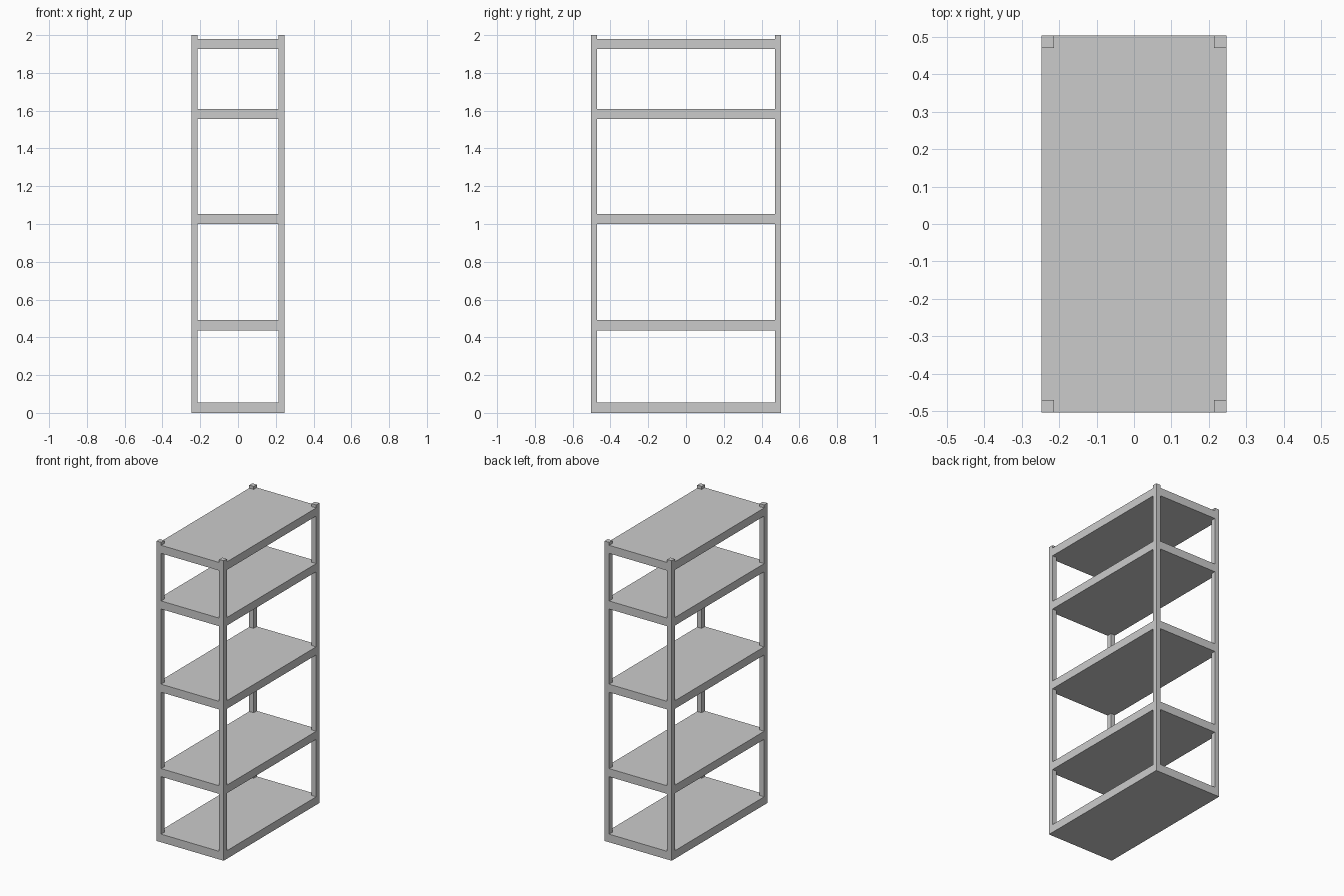
import bpy, bmesh

if "Cube" in bpy.data.objects:
    bpy.data.objects.remove(bpy.data.objects["Cube"])

HX, HY, POST, HEIGHT = 0.247, 0.504, 0.033, 2.0
THICK = 0.054


def prism(name, outline, z0, z1):
    """Extrude a flat outline from z0 up to z1."""
    bm = bmesh.new()
    face = bm.faces.new([bm.verts.new((x, y, z0)) for x, y in outline])
    top = bmesh.ops.extrude_face_region(bm, geom=[face])["geom"]
    verts = [v for v in top if isinstance(v, bmesh.types.BMVert)]
    bmesh.ops.translate(bm, verts=verts, vec=(0, 0, z1 - z0))
    bmesh.ops.recalc_face_normals(bm, faces=bm.faces)
    mesh = bpy.data.meshes.new(name)
    bm.to_mesh(mesh)
    bm.free()
    obj = bpy.data.objects.new(name, mesh)
    bpy.context.collection.objects.link(obj)
    return obj


# Corner posts
for side, sx in (("left", -1), ("right", 1)):
    for end, sy in (("front", -1), ("back", 1)):
        xs = (sx * (HX - POST), sx * HX)
        ys = (sy * (HY - POST), sy * HY)
        prism(f"{end}_{side}_post",
              [(xs[0], ys[0]), (xs[1], ys[0]), (xs[1], ys[1]), (xs[0], ys[1])],
              0, HEIGHT)

# Shelves, notched at the corners to fit flush around the posts
ix, iy = HX - POST, HY - POST
notched = [(-ix, -HY), (ix, -HY), (ix, -iy), (HX, -iy), (HX, iy), (ix, iy),
           (ix, HY), (-ix, HY), (-ix, iy), (-HX, iy), (-HX, -iy), (-ix, -iy)]
for i, z in enumerate((0.0, 0.437, 1.0, 1.555, 1.926)):
    prism(f"shelf_{i + 1}", notched, z, z + THICK)
